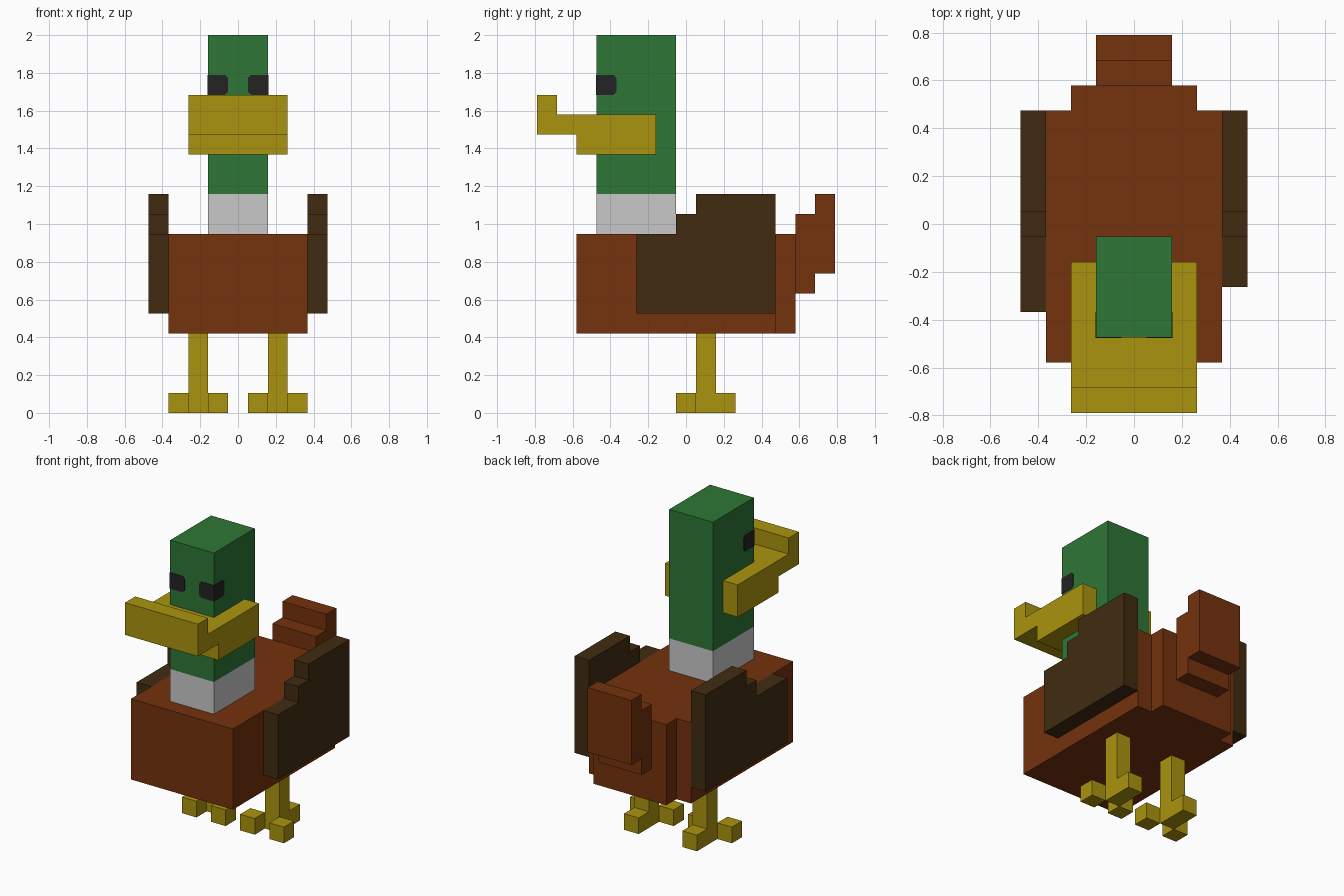
import bpy, bmesh

if "Cube" in bpy.data.objects:
    bpy.data.objects.remove(bpy.data.objects["Cube"])

U = 2 / 19  # one block; the whole model is 19 blocks tall


def material(name, r, g, b):
    """Flat colour given as sRGB 0-255, stored as linear."""
    lin = [c / 255 / 12.92 if c < 11 else ((c / 255 + 0.055) / 1.055) ** 2.4 for c in (r, g, b)]
    m = bpy.data.materials.new(name)
    m.diffuse_color = (*lin, 1)
    m.use_nodes = True
    m.node_tree.nodes["Principled BSDF"].inputs["Base Color"].default_value = m.diffuse_color
    return m


GREEN = material("head green", 46, 118, 54)
YELLOW = material("beak yellow", 171, 148, 14)
BROWN = material("body brown", 117, 50, 14)
DARK = material("wing dark brown", 65, 43, 16)
WHITE = material("collar white", 201, 201, 201)
BLACK = material("eye black", 35, 35, 35)


def prism(name, mat, outline, lo, hi, axis):
    """Extrude a 2D outline (in blocks) along 'x', 'y' or 'z' from lo to hi."""
    place = {"x": lambda a, b, t: (t, a, b),
             "y": lambda a, b, t: (a, t, b),
             "z": lambda a, b, t: (a, b, t)}[axis]
    bm = bmesh.new()
    face = bm.faces.new([bm.verts.new([U * c for c in place(a, b, lo)]) for a, b in outline])
    new = bmesh.ops.extrude_face_region(bm, geom=[face])["geom"]
    shift = [U * c for c in place(0, 0, hi - lo)]
    bmesh.ops.translate(bm, vec=shift, verts=[v for v in new if isinstance(v, bmesh.types.BMVert)])
    bmesh.ops.recalc_face_normals(bm, faces=bm.faces)
    me = bpy.data.meshes.new(name)
    bm.to_mesh(me)
    bm.free()
    me.materials.append(mat)
    ob = bpy.data.objects.new(name, me)
    bpy.context.collection.objects.link(ob)
    return ob


def box(name, mat, x, y, z):
    return prism(name, mat, [(x[0], y[0]), (x[1], y[0]), (x[1], y[1]), (x[0], y[1])], z[0], z[1], "z")


# body: wide block with a narrower rump, seen from above
prism("body", BROWN, [(-3.5, -5.5), (3.5, -5.5), (3.5, 4.5), (2.5, 4.5), (2.5, 5.5),
                      (-2.5, 5.5), (-2.5, 4.5), (-3.5, 4.5)], 4, 9, "z")

# stepped tail
prism("tail", BROWN, [(5.5, 6), (6.5, 6), (6.5, 7), (7.5, 7), (7.5, 11), (6.5, 11),
                      (6.5, 10), (5.5, 10)], -1.5, 1.5, "x")

# collar and head
box("collar", WHITE, (-1.5, 1.5), (-4.5, -0.5), (9, 11))
box("head", GREEN, (-1.5, 1.5), (-4.5, -0.5), (11, 19))

# beak with upturned tip
prism("beak", YELLOW, [(-7.5, 14), (-5.5, 14), (-5.5, 13), (-4.5, 13), (-4.5, 15),
                       (-6.5, 15), (-6.5, 16), (-7.5, 16)], -2.5, 2.5, "x")

for side, s in (("left", -1), ("right", 1)):
    # beak side wrapping the head
    box(side + "_beak_side", YELLOW, sorted((1.5 * s, 2.5 * s)), (-4.5, -1.5), (13, 15))

    # stepped wing; the left one reaches one block further forward
    front = -3.5 if s < 0 else -2.5
    prism(side + "_wing", DARK, [(front, 5), (4.5, 5), (4.5, 11), (0.5, 11), (0.5, 10),
                                 (-0.5, 10), (-0.5, 9), (front, 9)], 3.5 * s, 4.5 * s, "x")

    # leg, two front toes and a back toe
    box(side + "_leg", YELLOW, sorted((1.5 * s, 2.5 * s)), (0.5, 1.5), (0, 4))
    for toe, dx, y in (("inner", -1, -0.5), ("outer", 1, -0.5), ("back", 0, 1.5)):
        cx = (2 + dx) * s
        box(f"{side}_{toe}_toe", YELLOW, (cx - 0.5, cx + 0.5), (y, y + 1), (0, 1))

    # eye: thin plates wrapping the front corner of the head, clipped at the free end
    e, c = 0.03, 0.15
    prism(side + "_eye_front", BLACK,
          [((1.5 + e) * s, 16), ((0.5 + c) * s, 16), (0.5 * s, 16 + c),
           (0.5 * s, 17 - c), ((0.5 + c) * s, 17), ((1.5 + e) * s, 17)], -4.5 - e, -4.5, "y")
    prism(side + "_eye_side", BLACK,
          [(-4.5, 16), (-3.5 - c, 16), (-3.5, 16 + c), (-3.5, 17 - c),
           (-3.5 - c, 17), (-4.5, 17)], 1.5 * s, (1.5 + e) * s, "x")
